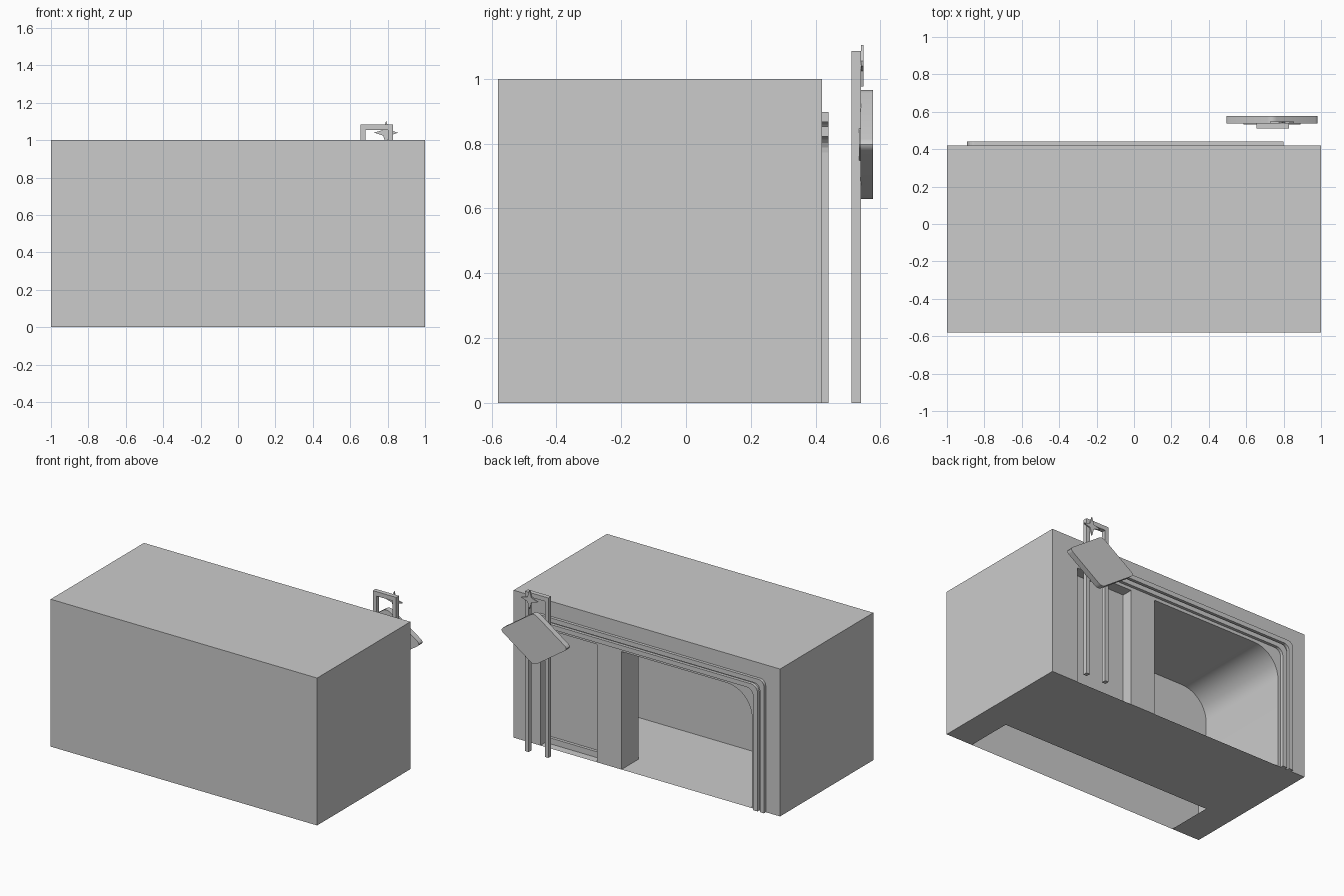
import bpy, bmesh, math

if "Cube" in bpy.data.objects:
    bpy.data.objects.remove(bpy.data.objects["Cube"])

X0, X1, Y0, Y1 = -1.0, 1.0, -0.58, 0.42      # outer shell
L, R, H, YB = -0.79, 0.80, 0.80, -0.26       # cavity: left, right, height, rear wall


def finish(name, bm, smooth=False):
    bmesh.ops.remove_doubles(bm, verts=bm.verts, dist=1e-5)
    bmesh.ops.recalc_face_normals(bm, faces=bm.faces)
    me = bpy.data.meshes.new(name)
    bm.to_mesh(me)
    bm.free()
    ob = bpy.data.objects.new(name, me)
    bpy.context.collection.objects.link(ob)
    if smooth:
        bpy.context.view_layer.objects.active = ob
        ob.select_set(True)
        bpy.ops.object.shade_smooth_by_angle(angle=math.radians(30))
        ob.select_set(False)
    return ob


def face(bm, pts):
    return bm.faces.new([bm.verts.new(p) for p in pts])


def box(name, x0, x1, y0, y1, z0, z1):
    return prism(name, [(x0, z0), (x1, z0), (x1, z1), (x0, z1)], y0, y1)


def prism(name, pts, y0, y1, smooth=False):
    """Extrude an x-z outline along y."""
    bm = bmesh.new()
    n = len(pts)
    a = [bm.verts.new((x, y0, z)) for x, z in pts]
    b = [bm.verts.new((x, y1, z)) for x, z in pts]
    bm.faces.new(a)
    bm.faces.new(b[::-1])
    for i in range(n):
        j = (i + 1) % n
        bm.faces.new((a[i], a[j], b[j], b[i]))
    return finish(name, bm, smooth)


def corner(x, z, r, n):
    """Upper left rounded corner, going from the side up to the top."""
    return [(x + r - r * math.cos(i / n * math.pi / 2),
             z - r + r * math.sin(i / n * math.pi / 2)) for i in range(n + 1)]


# hollow shell: outside walls, rear wall with opening, floor with cut-out, cavity lining
arch = [(L, 0)] + corner(L, H, 0.19, 12) + [(R, H), (R, 0)]
bm = bmesh.new()
face(bm, [(X0, Y0, 0), (X1, Y0, 0), (X1, Y0, 1), (X0, Y0, 1)])
face(bm, [(X0, Y0, 1), (X1, Y0, 1), (X1, Y1, 1), (X0, Y1, 1)])
for x in (X0, X1):
    face(bm, [(x, Y0, 0), (x, Y1, 0), (x, Y1, 1), (x, Y0, 1)])
face(bm, [(x, Y1, z) for x, z in [(X0, 0)] + arch + [(X1, 0), (X1, 1), (X0, 1)]])
face(bm, [(x, y, 0) for x, y in [(X0, Y0), (L, Y0), (L, YB), (R, YB), (R, Y0),
                                 (X1, Y0), (X1, Y1), (X0, Y1)]])
for (xa, za), (xb, zb) in zip(arch, arch[1:]):
    face(bm, [(xa, Y1, za), (xb, Y1, zb), (xb, YB, zb), (xa, YB, za)])
face(bm, [(x, YB, z) for x, z in arch])
finish("building_shell", bm, True)

# pillar, recessed panel and its sill
box("pillar", 0.19, 0.375, 0.24, Y1, 0, H)
box("recessed_panel", 0.375, R, 0.24, 0.345, 0, H)
box("panel_sill", 0.375, R, 0.345, 0.365, 0, 0.04)

# raised trims around the opening
for name, xo, xi, zo, zi, r in (("outer_trim", -0.893, -0.862, 0.898, 0.867, 0.04),
                                ("inner_trim", -0.845, -0.812, 0.853, 0.822, 0.05)):
    outer = [(xo, 0)] + corner(xo, zo, r, 5) + [(R, zo)]
    inner = [(xi, 0)] + corner(xi, zi, r, 5) + [(R, zi)]
    prism(name, outer + inner[::-1], Y1, 0.44)

# sign frame: two posts joined by a top bar
prism("sign_frame", [(0.655, 0), (0.682, 0), (0.682, 1.055), (0.803, 1.055), (0.803, 0),
                     (0.83, 0), (0.83, 1.085), (0.655, 1.085)], 0.51, 0.54)


def rhombus(cx, cz, w, h, t=0.1, n=4):
    """Diamond outline with softened corners."""
    c = [(cx + w, cz), (cx, cz + h), (cx - w, cz), (cx, cz - h)]
    out = []
    for i, p in enumerate(c):
        q0, q1 = c[i - 1], c[(i + 1) % 4]
        a = [p[k] + (q0[k] - p[k]) * t for k in (0, 1)]
        b = [p[k] + (q1[k] - p[k]) * t for k in (0, 1)]
        for j in range(n + 1):
            s = j / n
            out.append(tuple((1 - s) ** 2 * a[k] + 2 * s * (1 - s) * p[k] + s * s * b[k]
                             for k in (0, 1)))
    return out


# diamond sign board and the thin plate behind it
prism("sign_board", rhombus(0.738, 0.797, 0.256, 0.177), 0.538, 0.577, True)
prism("sign_plate", rhombus(0.738, 0.797, 0.16, 0.115), 0.533, 0.539, True)

# four-pointed star on the frame
star = []
for i in range(8):
    r = 0.064 if i % 2 == 0 else 0.022
    a = i * math.pi / 4
    star.append((0.792 + r * math.cos(a), 1.04 + r * math.sin(a)))
prism("star", star, 0.54, 0.548)
